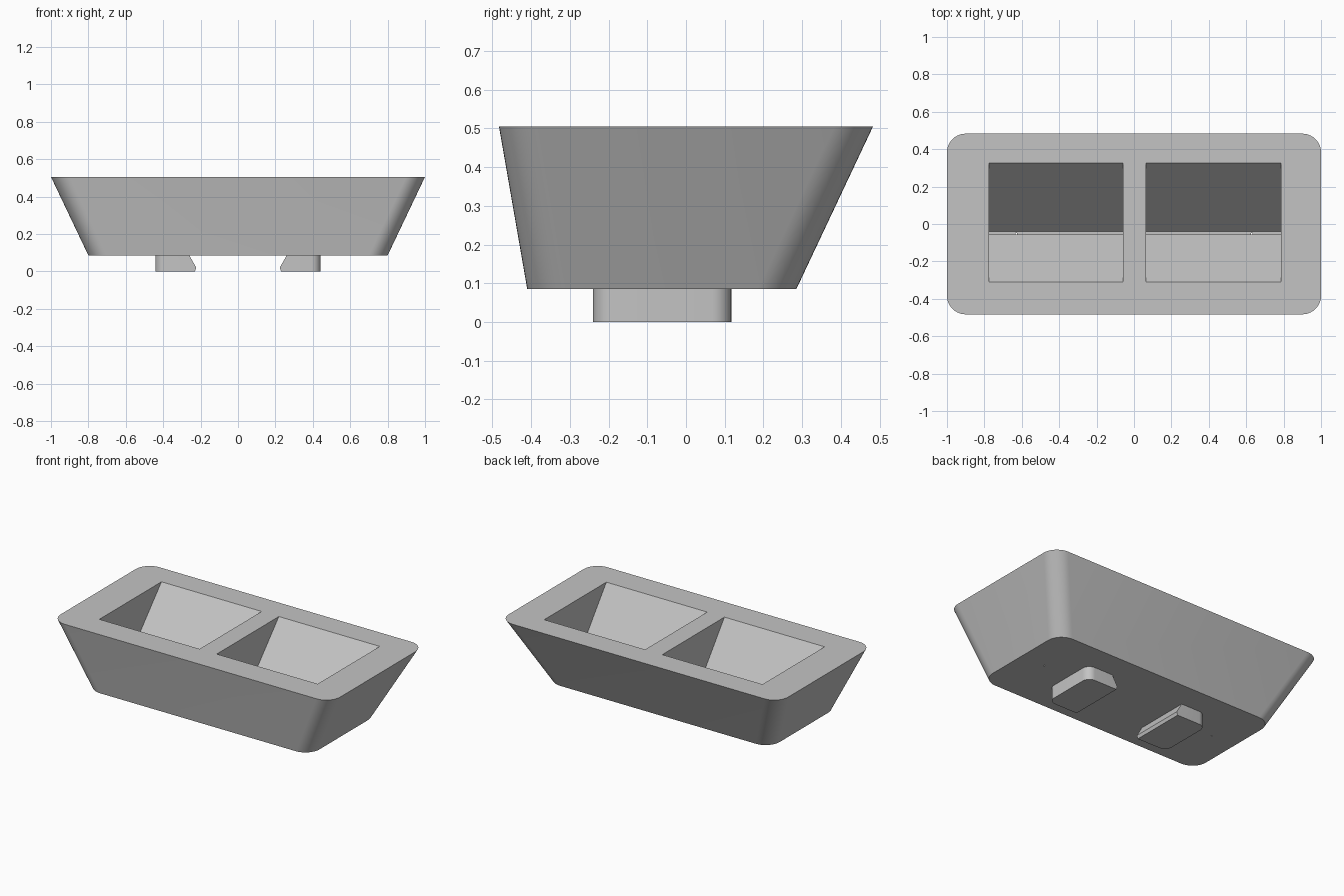
import bpy
import bmesh
from math import cos, sin, pi, radians

if "Cube" in bpy.data.objects:
    bpy.data.objects.remove(bpy.data.objects["Cube"], do_unlink=True)

grey = bpy.data.materials.new("plain grey")
grey.use_nodes = True
colour = (0.55, 0.55, 0.55, 1)
grey.diffuse_color = colour
grey.node_tree.nodes["Principled BSDF"].inputs["Base Color"].default_value = colour


def rounded_rect(x0, x1, y0, y1, radii, steps=10):
    """Outline counter-clockwise from the +x +y corner, one radius per corner."""
    corners = [(x1, y1, -1, -1), (x0, y1, 1, -1), (x0, y0, 1, 1), (x1, y0, -1, 1)]
    points = []
    for i, (x, y, sx, sy) in enumerate(corners):
        r = radii[i]
        if r == 0:
            points.append((x, y))
            continue
        for k in range(steps + 1):
            a = pi / 2 * (i + k / steps)
            points.append((x + sx * r + r * cos(a), y + sy * r + r * sin(a)))
    return points


def loft(name, rings):
    """Skin a stack of equal-length rings and cap both ends."""
    bm = bmesh.new()
    loops = [[bm.verts.new(p) for p in ring] for ring in rings]
    n = len(loops[0])
    for a, b in zip(loops, loops[1:]):
        for i in range(n):
            j = (i + 1) % n
            bm.faces.new((a[i], a[j], b[j], b[i]))
    bm.faces.new(loops[0][::-1])
    bm.faces.new(loops[-1])
    bmesh.ops.recalc_face_normals(bm, faces=bm.faces)
    mesh = bpy.data.meshes.new(name)
    bm.to_mesh(mesh)
    bm.free()
    mesh.materials.append(grey)
    obj = bpy.data.objects.new(name, mesh)
    bpy.context.collection.objects.link(obj)
    return obj


def activate(obj):
    bpy.ops.object.select_all(action='DESELECT')
    obj.select_set(True)
    bpy.context.view_layer.objects.active = obj


def cut(obj, cutter):
    mod = obj.modifiers.new("cut", 'BOOLEAN')
    mod.operation = 'DIFFERENCE'
    mod.solver = 'EXACT'
    mod.object = cutter
    activate(obj)
    bpy.ops.object.modifier_apply(modifier=mod.name)
    bpy.data.objects.remove(cutter, do_unlink=True)


# Tapered body with rounded corners
BASE, TOP = 0.085, 0.505
lower = rounded_rect(-0.8, 0.8, -0.41, 0.285, [0.1] * 4)
upper = rounded_rect(-1, 1, -0.483, 0.483, [0.1] * 4)
body = loft("body", [[(x, y, BASE) for x, y in lower],
                     [(x, y, TOP) for x, y in upper]])

# Two V-shaped pockets with a narrow slot along the bottom
profile = [(-0.31, TOP), (-0.055, 0.17), (-0.055, 0.1), (-0.04, 0.1),
           (0.325, TOP), (0.325, 0.6), (-0.31, 0.6)]
for x0, x1 in ((-0.775, -0.058), (0.065, 0.787)):
    cut(body, loft("pocket_cutter", [[(x, y, z) for y, z in profile] for x in (x0, x1)]))

# Pin-sized drain holes
for x in (-0.63, 0.63):
    ring = [(x + 0.005 * cos(k * pi / 4), -0.053 + 0.005 * sin(k * pi / 4)) for k in range(8)]
    cut(body, loft("drain_cutter", [[(px, py, z) for px, py in ring] for z in (0.05, 0.13)]))

# Clip feet: rounded outer corners, beak-shaped inner edge
parts = [body]
for side, name in ((1, "left_foot"), (-1, "right_foot")):
    rings = []
    for z, inner in ((0, 0.23), (0.02, 0.223), (BASE + 0.003, 0.262)):
        outline = rounded_rect(inner, 0.442, -0.24, 0.117, [0.05, 0, 0, 0.05])
        rings.append([(side * x, y, z) for x, y in outline])
    parts.append(loft(name, rings))

for part in parts:
    activate(part)
    bpy.ops.object.shade_smooth_by_angle(angle=radians(25))
